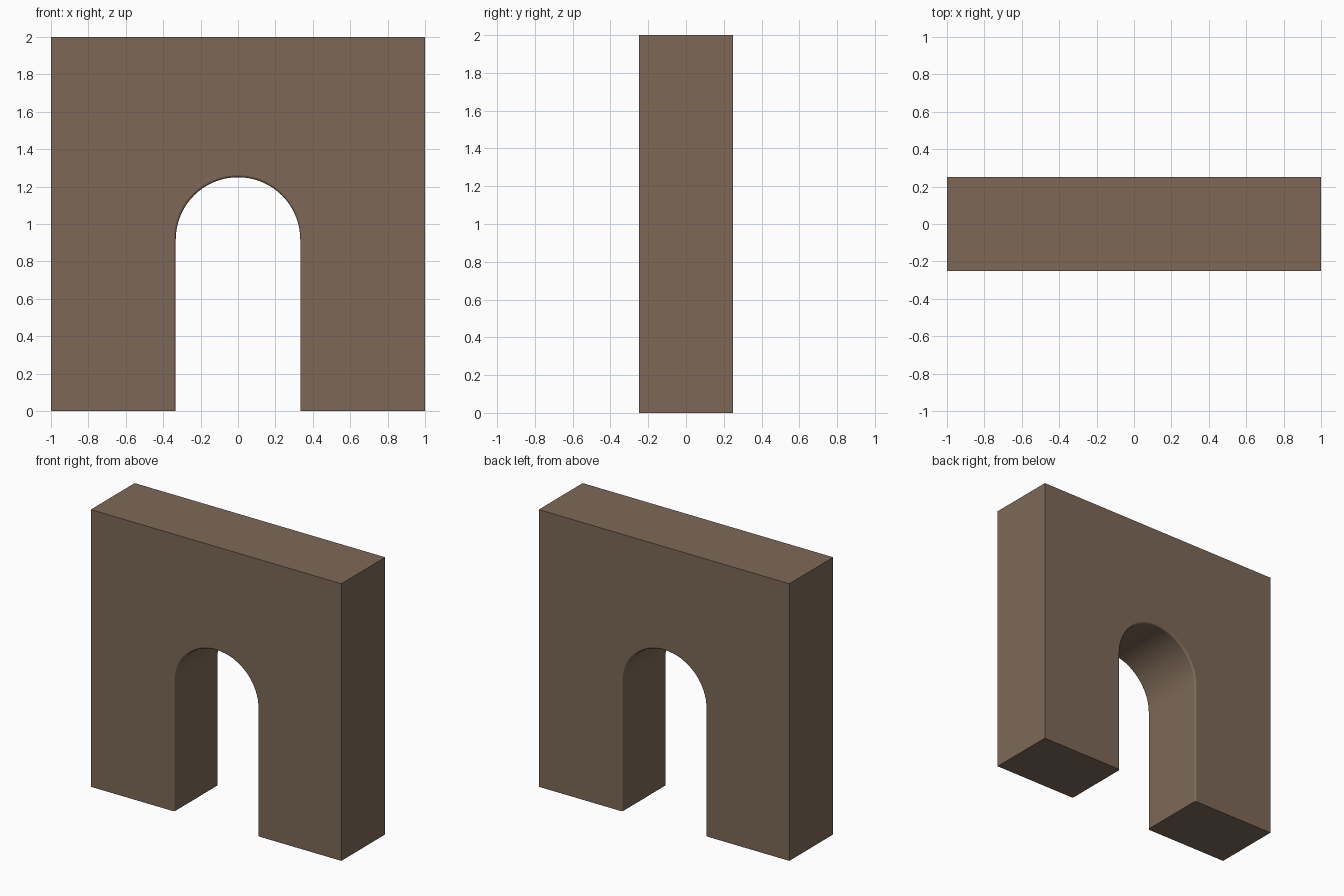
import bpy, bmesh, math

if "Cube" in bpy.data.objects:
    bpy.data.objects.remove(bpy.data.objects["Cube"])

WIDTH, HEIGHT, DEPTH = 1.0, 2.0, 0.25      # half width, full height, half depth
RADIUS, SPRING, SOFT = 0.333, 0.917, 0.014  # arch radius, spring height, edge rounding
SEGMENTS = 32

stone = bpy.data.materials.new("brown stone")
stone.diffuse_color = (0.205, 0.141, 0.095, 1.0)
stone.use_nodes = True
stone.node_tree.nodes["Principled BSDF"].inputs["Base Color"].default_value = stone.diffuse_color

# Wall outline with the arched opening cut in from the floor
arch = [(RADIUS * math.cos(math.pi * i / SEGMENTS),
         SPRING + RADIUS * math.sin(math.pi * i / SEGMENTS)) for i in range(SEGMENTS + 1)]
outline = [(-WIDTH, 0), (-WIDTH, HEIGHT), (WIDTH, HEIGHT), (WIDTH, 0), (RADIUS, 0)]
outline += arch + [(-RADIUS, 0)]

bm = bmesh.new()
front = bm.faces.new([bm.verts.new((x, -DEPTH, z)) for x, z in outline])
extruded = bmesh.ops.extrude_face_region(bm, geom=[front], use_keep_orig=True)
moved = [v for v in extruded["geom"] if isinstance(v, bmesh.types.BMVert)]
bmesh.ops.translate(bm, verts=moved, vec=(0, 2 * DEPTH, 0))
bmesh.ops.recalc_face_normals(bm, faces=bm.faces)

# Soften the front and back rims of the opening
rims = [e for e in bm.edges
        if all(abs(v.co.x) < RADIUS + 0.01 for v in e.verts)
        and abs(e.verts[0].co.y - e.verts[1].co.y) < 1e-5
        and max(v.co.z for v in e.verts) > 0.01]
bmesh.ops.bevel(bm, geom=rims, offset=SOFT, offset_type='OFFSET', segments=3,
                profile=0.5, affect='EDGES')

mesh = bpy.data.meshes.new("arched_wall")
bm.to_mesh(mesh)
bm.free()
mesh.materials.append(stone)
wall = bpy.data.objects.new("arched_wall", mesh)
bpy.context.collection.objects.link(wall)

# Smooth arch, crisp outer corners, flat large faces
bpy.context.view_layer.objects.active = wall
wall.select_set(True)
bpy.ops.object.shade_smooth_by_angle(angle=math.radians(40))
weighted = wall.modifiers.new("clean_shading", 'WEIGHTED_NORMAL')
weighted.keep_sharp = True
